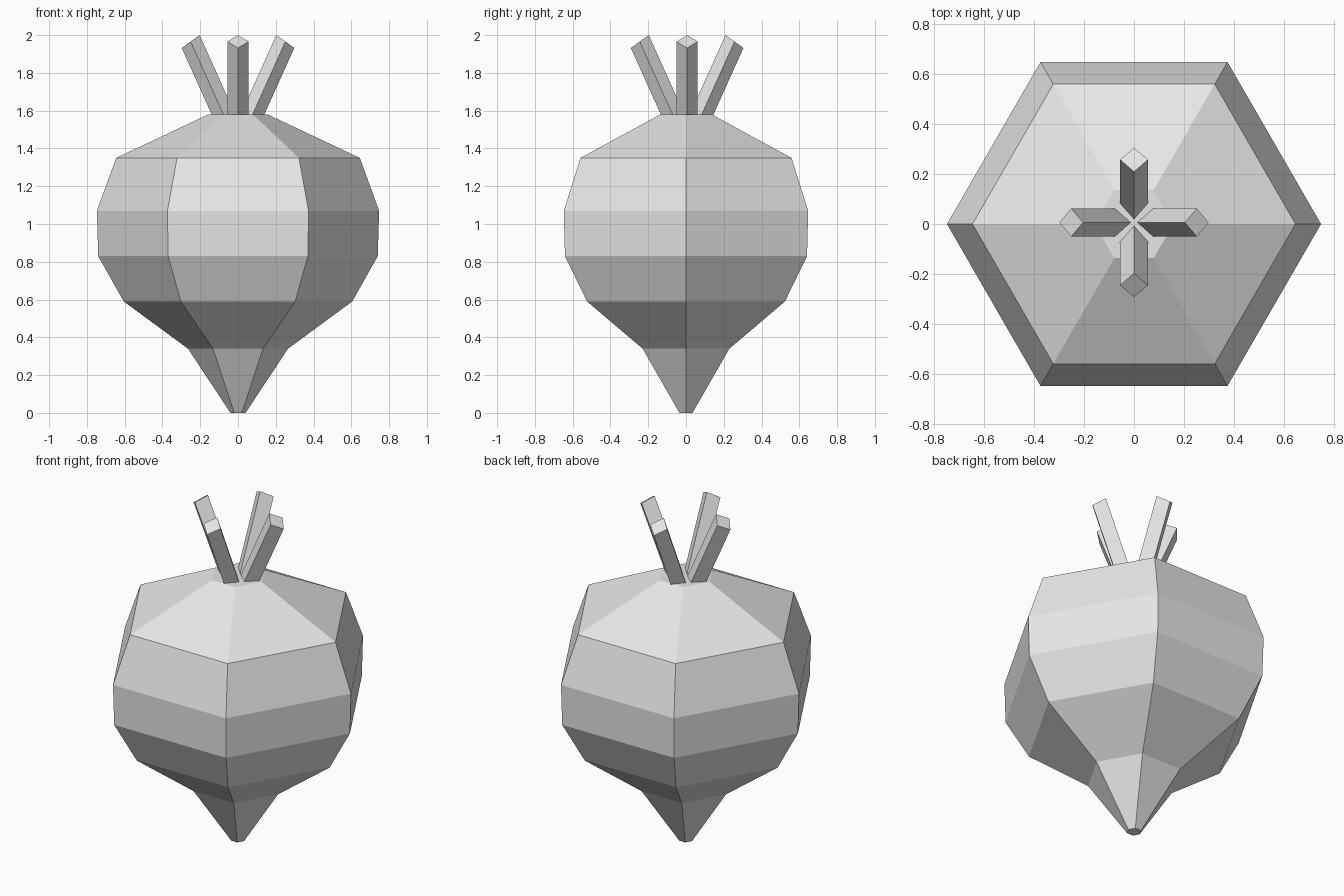
import bpy, bmesh, math
from mathutils import Vector, Matrix

if "Cube" in bpy.data.objects:
    bpy.data.objects.remove(bpy.data.objects["Cube"])

mat = bpy.data.materials.new("light grey")
mat.diffuse_color = (0.8, 0.8, 0.8, 1)
mat.use_nodes = True
mat.node_tree.nodes["Principled BSDF"].inputs["Base Color"].default_value = mat.diffuse_color


def loft(name, rings):
    """Skin a stack of equal-sized rings and cap both ends."""
    bm = bmesh.new()
    vs = [[bm.verts.new(p) for p in ring] for ring in rings]
    n = len(vs[0])
    for a, b in zip(vs, vs[1:]):
        for i in range(n):
            j = (i + 1) % n
            bm.faces.new((a[i], a[j], b[j], b[i]))
    bm.faces.new(vs[0][::-1])
    bm.faces.new(vs[-1])
    bmesh.ops.recalc_face_normals(bm, faces=bm.faces)
    me = bpy.data.meshes.new(name)
    bm.to_mesh(me)
    bm.free()
    me.materials.append(mat)
    ob = bpy.data.objects.new(name, me)
    bpy.context.collection.objects.link(ob)
    return ob


# Six-sided root bulb: (radius, height) profile
profile = [(0.04, 0), (0.265, 0.34), (0.605, 0.59), (0.74, 0.83),
           (0.747, 1.07), (0.645, 1.35), (0.157, 1.58)]
loft("root_bulb", [[(r * math.cos(k * math.pi / 3), r * math.sin(k * math.pi / 3), z)
                    for k in range(6)] for r, z in profile])

# Four leaning stalks with diamond cross-section, sunk into the bulb top
tip = [Vector(p) for p in ((0.298, 0, 1.932), (0.251, 0.056, 1.966),
                           (0.203, 0, 2.0), (0.251, -0.056, 1.966))]
lean = Vector((0.205, 0, 0.455))
for k in range(4):
    turn = Matrix.Translation((0, 0.006, 0)) @ Matrix.Rotation(k * math.pi / 2, 4, 'Z')
    loft(f"stalk_{k + 1}", [[turn @ (p - lean) for p in tip], [turn @ p for p in tip]])
